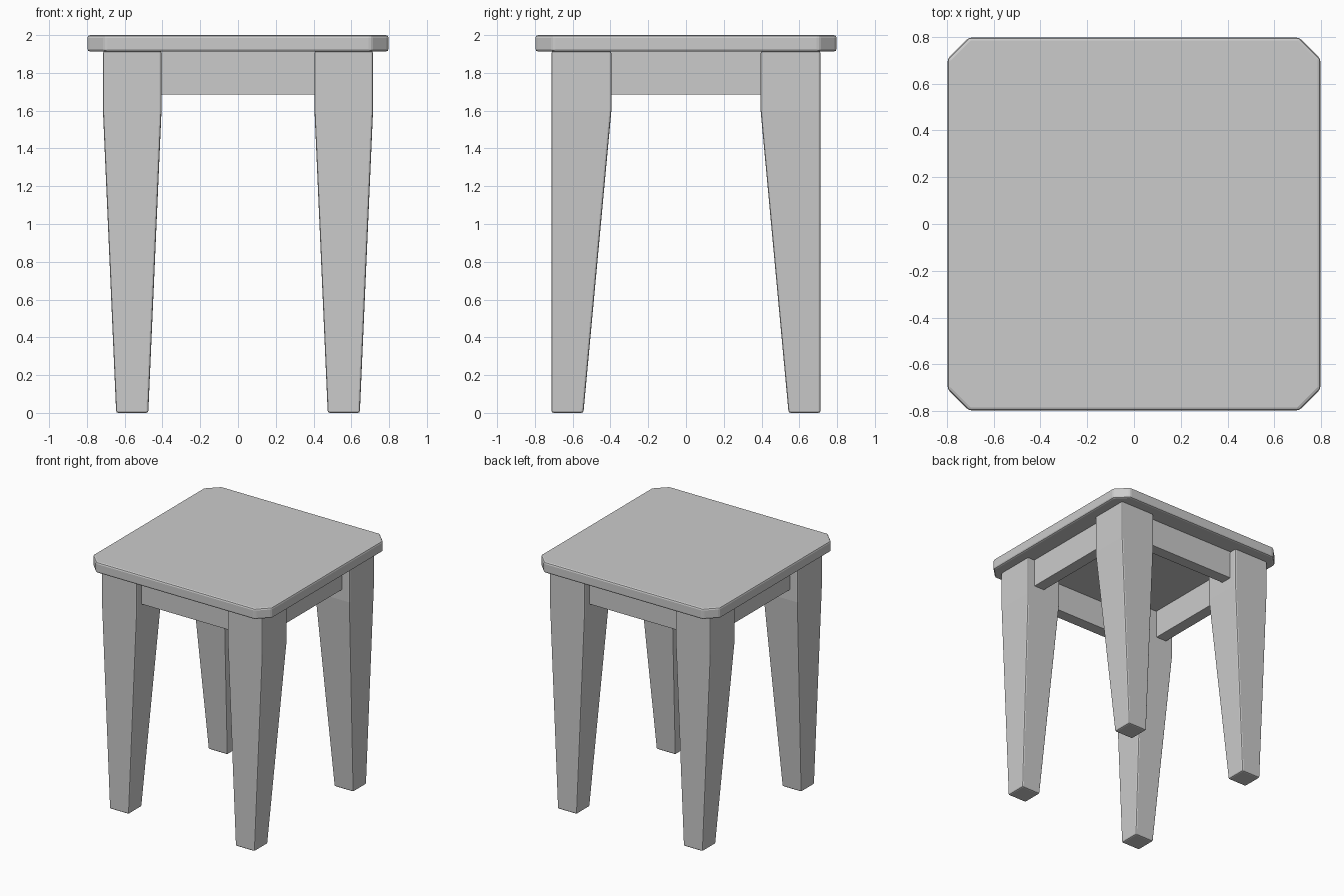
import bpy, bmesh, math

if "Cube" in bpy.data.objects:
    bpy.data.objects.remove(bpy.data.objects["Cube"])


def loft(name, rings, bevel):
    """Closed solid through a stack of rings with equal point counts."""
    bm = bmesh.new()
    vs = [[bm.verts.new(p) for p in ring] for ring in rings]
    n = len(vs[0])
    for a, b in zip(vs, vs[1:]):
        for i in range(n):
            j = (i + 1) % n
            bm.faces.new((a[i], a[j], b[j], b[i]))
    bm.faces.new(vs[0][::-1])
    bm.faces.new(vs[-1])
    bmesh.ops.recalc_face_normals(bm, faces=bm.faces)
    me = bpy.data.meshes.new(name)
    bm.to_mesh(me)
    bm.free()
    ob = bpy.data.objects.new(name, me)
    bpy.context.collection.objects.link(ob)
    mod = ob.modifiers.new("soft_edges", 'BEVEL')
    mod.width = bevel
    mod.segments = 2
    mod.limit_method = 'ANGLE'
    mod.angle_limit = math.radians(20)
    return ob


def rect(x0, x1, y0, y1, z):
    return [(x0, y0, z), (x1, y0, z), (x1, y1, z), (x0, y1, z)]


def box(name, x0, x1, y0, y1, z0, z1, bevel):
    return loft(name, [rect(x0, x1, y0, y1, z) for z in (z0, z1)], bevel)


# Seat: square slab with clipped corners
s, c = 0.797, 0.705
outline = [(c, -s), (s, -c), (s, c), (c, s), (-c, s), (-s, c), (-s, -c), (-c, -s)]
loft("seat", [[(x, y, z) for x, y in outline] for z in (1.913, 2.0)], 0.014)

# Legs: straight block on top, tapered below, outer y face stays vertical
for sx, side in ((-1, "left"), (1, "right")):
    for sy, end in ((-1, "front"), (1, "back")):
        rings = [rect(sx * a, sx * b, sy * d, sy * 0.712, z)
                 for a, b, d, z in ((0.475, 0.645, 0.543, 0.0),
                                    (0.405, 0.715, 0.395, 1.6),
                                    (0.405, 0.715, 0.395, 1.915))]
        loft(f"{end}_{side}_leg", rings, 0.011)

# Aprons: rails between the legs, set back from the leg faces
o, i, e = 0.65, 0.555, 0.42
for k, (ny, nx) in ((-1, ("front", "left")), (1, ("back", "right"))):
    lo, hi = sorted((k * o, k * i))
    box(f"{ny}_apron", -e, e, lo, hi, 1.685, 1.915, 0.004)
    box(f"{nx}_apron", lo, hi, -e, e, 1.685, 1.915, 0.004)
